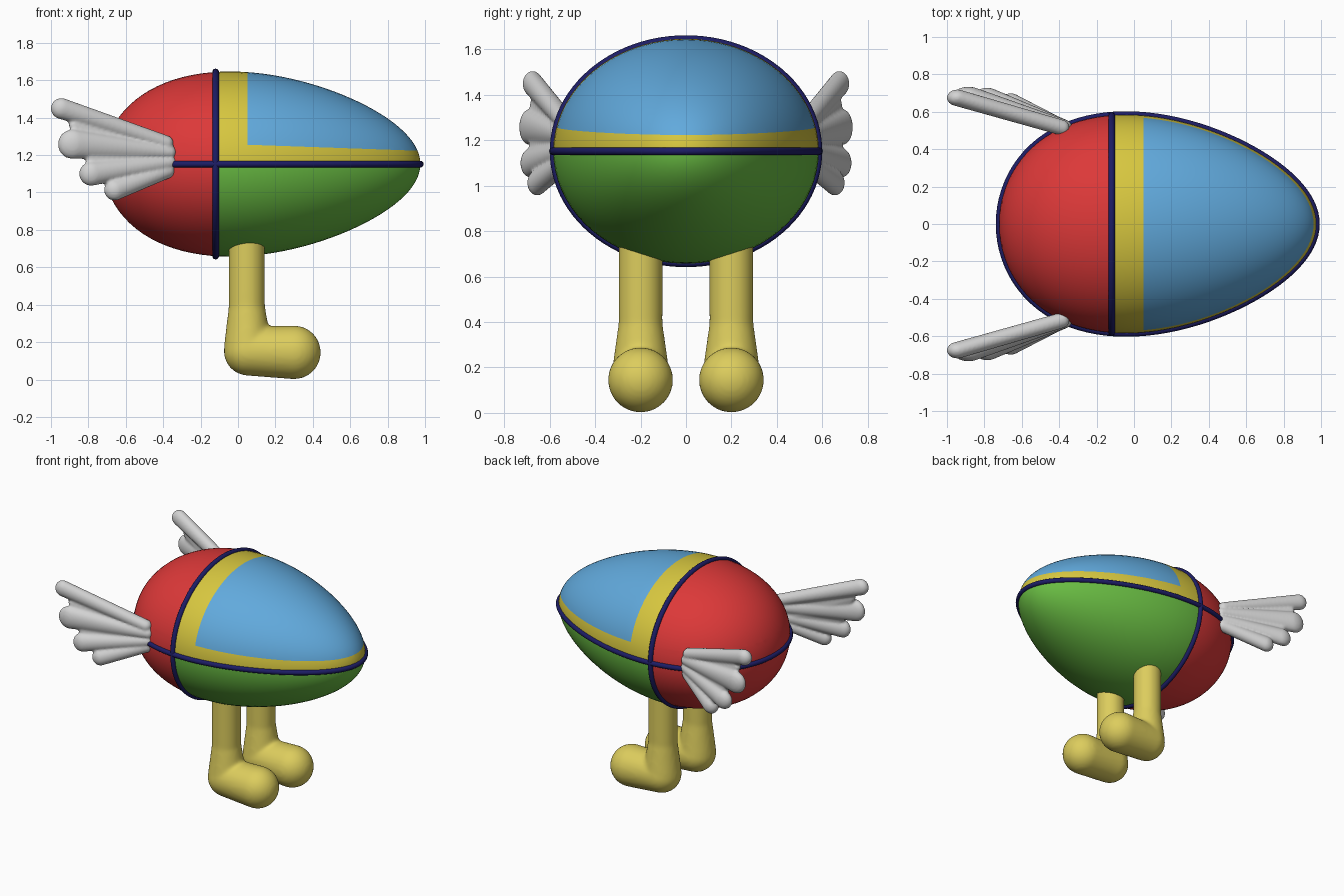
import bpy, bmesh, math
from mathutils import Matrix, Vector

if "Cube" in bpy.data.objects:
    bpy.data.objects.remove(bpy.data.objects["Cube"])


def material(name, rgb):
    m = bpy.data.materials.new(name)
    m.diffuse_color = (*rgb, 1)
    m.use_nodes = True
    m.node_tree.nodes["Principled BSDF"].inputs["Base Color"].default_value = m.diffuse_color
    return m


RED = material("red", (0.72, 0.04, 0.04))
BLUE = material("sky blue", (0.12, 0.40, 0.72))
GREEN = material("green", (0.14, 0.50, 0.055))
YELLOW = material("panel yellow", (0.68, 0.57, 0.05))
LEG = material("leg yellow", (0.72, 0.61, 0.11))
NAVY = material("navy", (0.012, 0.012, 0.13))
GREY = material("wing grey", (0.65, 0.65, 0.65))

CX, CZ, A, K = 0.127, 1.152, 0.848, 0.217   # egg centre, half length, taper
RY, RZ = 0.572, 0.484


def egg_point(c, s, phi):
    """Point on the egg: c, s = cos, sin along its x axis, phi around it."""
    r = s * (1 - K * c)
    return Vector((CX + A * c, RY * r * math.cos(phi), CZ + RZ * r * math.sin(phi)))


def add_object(name, bm, mats):
    me = bpy.data.meshes.new(name)
    bmesh.ops.recalc_face_normals(bm, faces=bm.faces)
    for f in bm.faces:
        f.smooth = True
    bm.to_mesh(me)
    bm.free()
    for m in mats:
        me.materials.append(m)
    ob = bpy.data.objects.new(name, me)
    bpy.context.collection.objects.link(ob)
    return ob


# Egg body, cut along the colour borders
bm = bmesh.new()
bmesh.ops.create_uvsphere(bm, u_segments=72, v_segments=48, radius=1)
for v in bm.verts:
    c = max(-1, min(1, v.co.z))
    v.co = egg_point(c, math.sqrt(1 - c * c), math.atan2(v.co.y, v.co.x))
RING_X, PANEL_X, SLOPE, PANEL_Z = -0.12, 0.05, 0.035, 1.257
for co, no in [((RING_X, 0, 0), (1, 0, 0)), ((PANEL_X, 0, 0), (1, 0, 0)),
               ((0, 0, CZ), (0, 0, 1)), ((0, 0, PANEL_Z), (SLOPE, 0, 1))]:
    bmesh.ops.bisect_plane(bm, geom=bm.verts[:] + bm.edges[:] + bm.faces[:],
                           dist=1e-5, plane_co=co, plane_no=no)
for f in bm.faces:
    x, y, z = f.calc_center_median()
    if x < RING_X:
        f.material_index = 0
    elif z < CZ:
        f.material_index = 1
    elif x > PANEL_X and z > PANEL_Z - SLOPE * x:
        f.material_index = 3
    else:
        f.material_index = 2
add_object("egg_body", bm, [RED, GREEN, YELLOW, BLUE])


# Navy trim tubes along closed loops
def tube(name, points, normal, radius=0.018, sides=10):
    bm = bmesh.new()
    n, up, rings = len(points), Vector(normal), []
    for i, p in enumerate(points):
        out = (points[(i + 1) % n] - points[i - 1]).normalized().cross(up)
        rings.append([bm.verts.new(p + radius * (out * math.cos(a) + up * math.sin(a)))
                      for a in (2 * math.pi * j / sides for j in range(sides))])
    for i in range(n):
        r0, r1 = rings[i], rings[(i + 1) % n]
        for j in range(sides):
            k = (j + 1) % sides
            bm.faces.new((r0[j], r0[k], r1[k], r1[j]))
    add_object(name, bm, [NAVY])


turn = [2 * math.pi * i / 96 for i in range(96)]
tube("waist_trim", [egg_point(math.cos(t), math.sin(t), 0) for t in turn], (0, 0, 1))
c = (RING_X - CX) / A
tube("ring_trim", [egg_point(c, math.sqrt(1 - c * c), t) for t in turn], (1, 0, 0))


# Rounded limbs: hulls of ball groups, fused and softened
def blob(name, groups, mat, voxel, smooth):
    total = bmesh.new()
    for balls in groups:
        bm = bmesh.new()
        for pos, rx, ry, rz in balls:
            bmesh.ops.create_uvsphere(
                bm, u_segments=32, v_segments=20, radius=1,
                matrix=Matrix.Translation(pos) @ Matrix.Diagonal((rx, ry, rz, 1)))
        hull = bmesh.ops.convex_hull(bm, input=bm.verts[:])
        loose = [g for g in set(hull["geom_interior"] + hull["geom_unused"])
                 if isinstance(g, bmesh.types.BMVert)]
        bmesh.ops.delete(bm, geom=loose, context="VERTS")
        bmesh.ops.recalc_face_normals(bm, faces=bm.faces)
        tmp = bpy.data.meshes.new("tmp")
        bm.to_mesh(tmp)
        bm.free()
        total.from_mesh(tmp)
        bpy.data.meshes.remove(tmp)
    ob = add_object(name, total, [mat])
    rm = ob.modifiers.new("fuse", "REMESH")
    rm.mode, rm.voxel_size, rm.use_smooth_shade = "VOXEL", voxel, True
    sm = ob.modifiers.new("soften", "SMOOTH")
    sm.factor, sm.iterations = 0.5, smooth


def ball(x, y, z, r):
    return ((x, y, z), r, r, r)


# Feather rows: root x, root z, tip x, tip y, tip z, tip half width
FEATHERS = [(-0.385, 1.265, -0.945, 0.675, 1.449, 0.056),
            (-0.370, 1.215, -0.885, 0.690, 1.258, 0.078),
            (-0.368, 1.160, -0.785, 0.685, 1.100, 0.064),
            (-0.378, 1.115, -0.660, 0.655, 1.013, 0.056)]
WEB = [(-0.88, 0.665, 1.36), (-0.79, 0.67, 1.175), (-0.67, 0.645, 1.07),
       (-0.38, 0.515, 1.11), (-0.38, 0.515, 1.27)]

for side, s in (("front", -1), ("back", 1)):
    # Leg with flared ankle and long round foot
    y = 0.2 * s
    blob(side + "_leg",
         [[ball(0.047, y, 0.2, 0.097), ball(0.047, y, 0.8, 0.097)],
          [ball(0.047, y, 0.40, 0.095), ball(0.052, y, 0.17, 0.127)],
          [ball(0.055, y, 0.152, 0.131), ball(0.300, y, 0.145, 0.143)]],
         LEG, 0.012, 8)
    # Wing with four feathers joined by a thin web
    groups = [[((rx, 0.515 * s, rz), 0.04, 0.042, 0.04),
               ((tx, ty * s, tz), w, 0.044, w)]
              for rx, rz, tx, ty, tz, w in FEATHERS]
    groups.append([((x, wy * s, z), 0.025, 0.022, 0.025) for x, wy, z in WEB])
    blob(side + "_wing", groups, GREY, 0.009, 3)
